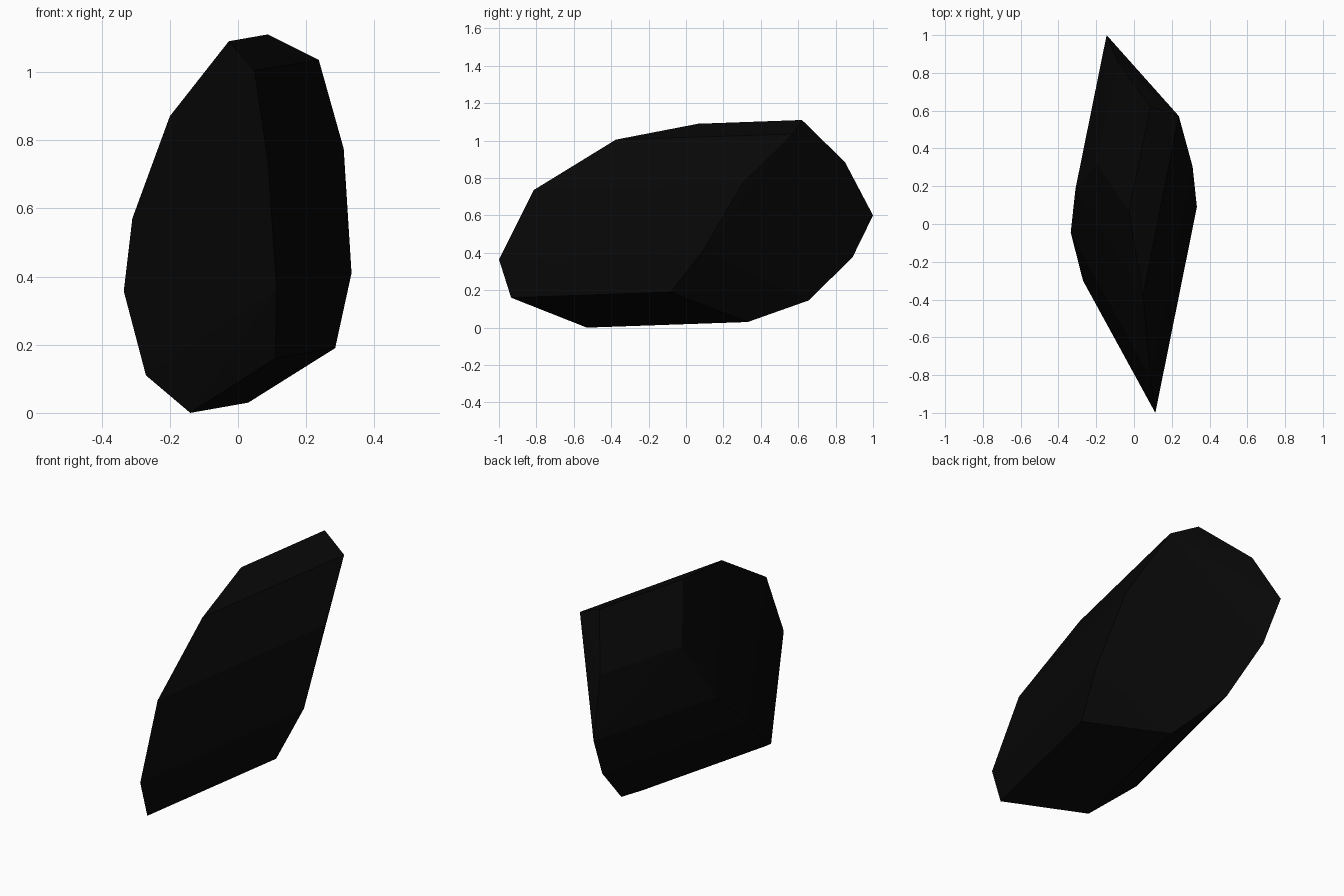
import bpy
import bmesh
import math

cube = bpy.data.objects.get("Cube")
if cube:
    bpy.data.objects.remove(cube, do_unlink=True)

# Near-black stone
stone = bpy.data.materials.new("black_stone")
stone.use_nodes = True
colour = (0.0022, 0.0022, 0.0022, 1.0)
stone.diffuse_color = colour
stone.node_tree.nodes["Principled BSDF"].inputs["Base Color"].default_value = colour

# Corner points of the shard, along its four long edges
edges = {
    "front": [(-.14, -.53, 0), (.11, -.935, .16), (.113, -1, .365),
              (.088, -.815, .735), (.048, -.375, 1.005)],
    "right": [(.03, .33, .03), (.285, -.08, .19), (.333, .09, .41),
              (.31, .305, .775), (.237, .572, 1.035)],
    "back": [(-.07, .655, .145), (-.12, .89, .375), (-.145, 1, .6),
             (-.08, .85, .885), (.087, .62, 1.11)],
    "left": [(-.27, -.3, .11), (-.335, -.045, .357), (-.31, .185, .57),
             (-.2, .32, .87), (-.027, .065, 1.09)],
}

# Wrap the corners in a convex shell and merge nearly flat facets
bm = bmesh.new()
for points in edges.values():
    for p in points:
        bm.verts.new(p)
bmesh.ops.convex_hull(bm, input=bm.verts[:], use_existing_faces=False)
loose = [v for v in bm.verts if not v.link_faces]
bmesh.ops.delete(bm, geom=loose, context='VERTS')
bmesh.ops.dissolve_limit(bm, angle_limit=math.radians(3), verts=bm.verts[:], edges=bm.edges[:])
bmesh.ops.recalc_face_normals(bm, faces=bm.faces)

mesh = bpy.data.meshes.new("rock_shard")
bm.to_mesh(mesh)
bm.free()
mesh.materials.append(stone)
shard = bpy.data.objects.new("rock_shard", mesh)
bpy.context.collection.objects.link(shard)
